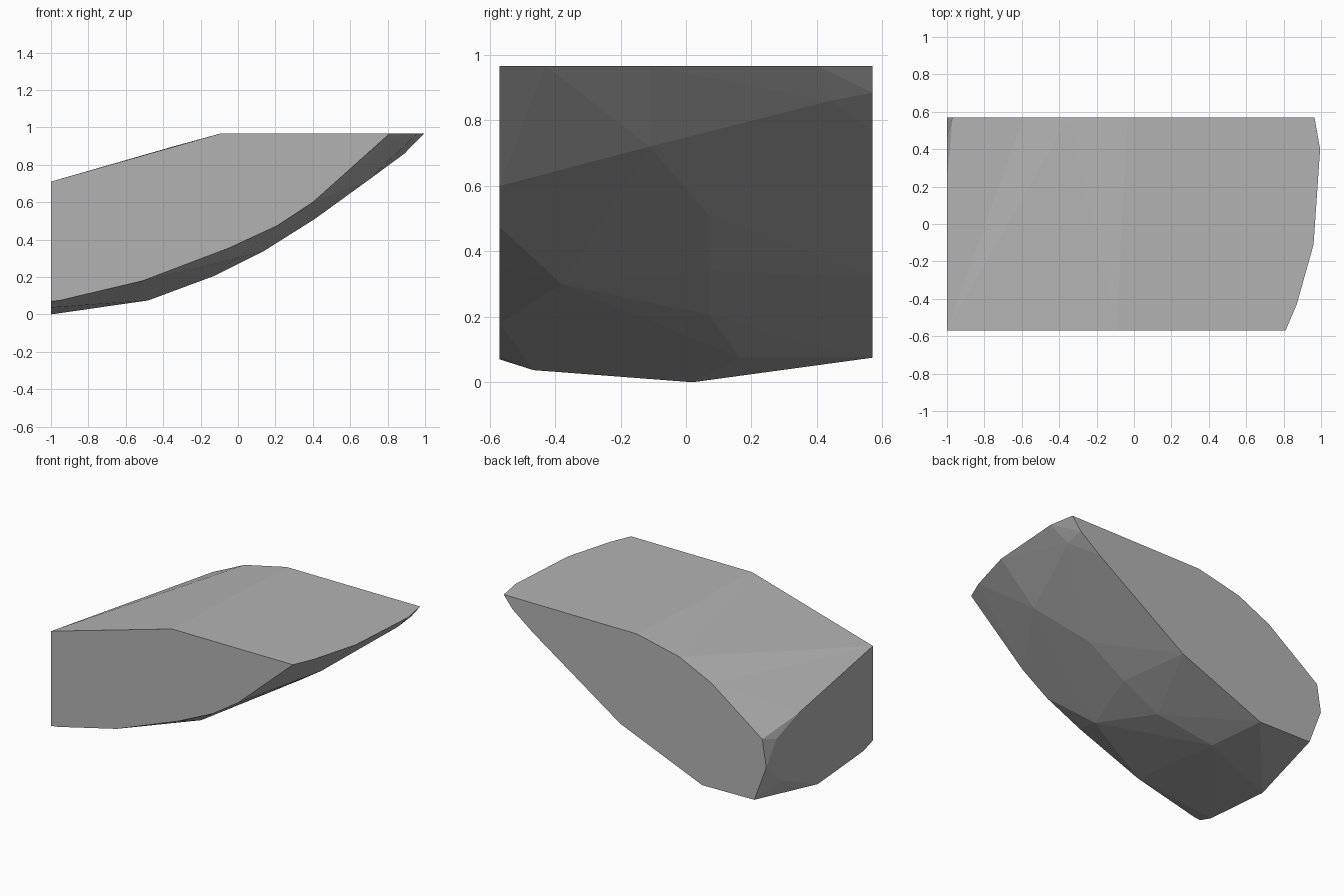
import bpy, bmesh

if "Cube" in bpy.data.objects:
    bpy.data.objects.remove(bpy.data.objects["Cube"])

# Corner points of the cut stone, grouped by the side they lie on
FRONT_Y, BACK_Y, LEFT_X, TOP_Z = -0.57, 0.57, -1.0, 0.967

front = [(-1, 0.71), (-1, 0.07), (-0.95, 0.076), (-0.51, 0.18), (-0.05, 0.355),
         (0.21, 0.475), (0.40, 0.60), (0.81, TOP_Z), (-0.095, TOP_Z)]
back = [(-0.035, TOP_Z), (-0.35, 0.897), (-0.59, 0.784), (-0.97, 0.506), (-1, 0.32),
        (-0.91, 0.08), (-0.52, 0.075), (0.09, 0.325), (0.75, 0.77), (0.90, 0.885),
        (0.965, TOP_Z)]
left = [(-0.466, 0.037), (0.02, 0.0), (0.39, 0.163), (0.46, 0.474), (0.23, 0.558)]
tip = [(0.87, -0.43), (0.96, -0.11), (0.985, 0.25), (0.995, 0.40)]
underside = [(-0.48, 0.165, 0.075), (-0.13, 0.07, 0.205), (0.14, 0.07, 0.34),
             (0.113, 0.49, 0.34), (0.41, 0.07, 0.51), (-0.01, -0.38, 0.30),
             (0.70, -0.11, 0.72), (0.89, 0.44, 0.86)]

points = [(x, FRONT_Y, z) for x, z in front]
points += [(x, BACK_Y, z) for x, z in back]
points += [(LEFT_X, y, z) for y, z in left]
points += [(x, y, TOP_Z) for x, y in tip]
points += underside

# Wrap the points in a faceted convex shell
bm = bmesh.new()
for p in points:
    bm.verts.new(p)
result = bmesh.ops.convex_hull(bm, input=bm.verts[:])
loose = {g for g in result["geom_interior"] + result["geom_unused"]
         if isinstance(g, bmesh.types.BMVert)}
bmesh.ops.delete(bm, geom=list(loose), context='VERTS')
bmesh.ops.dissolve_limit(bm, angle_limit=0.01, verts=bm.verts[:], edges=bm.edges[:])
bmesh.ops.recalc_face_normals(bm, faces=bm.faces[:])

mesh = bpy.data.meshes.new("rock_slab")
bm.to_mesh(mesh)
bm.free()
rock = bpy.data.objects.new("rock_slab", mesh)
bpy.context.collection.objects.link(rock)

# Plain grey stone
stone = bpy.data.materials.new("grey_stone")
stone.diffuse_color = (0.45, 0.45, 0.45, 1)
stone.use_nodes = True
stone.node_tree.nodes["Principled BSDF"].inputs["Base Color"].default_value = stone.diffuse_color
mesh.materials.append(stone)
